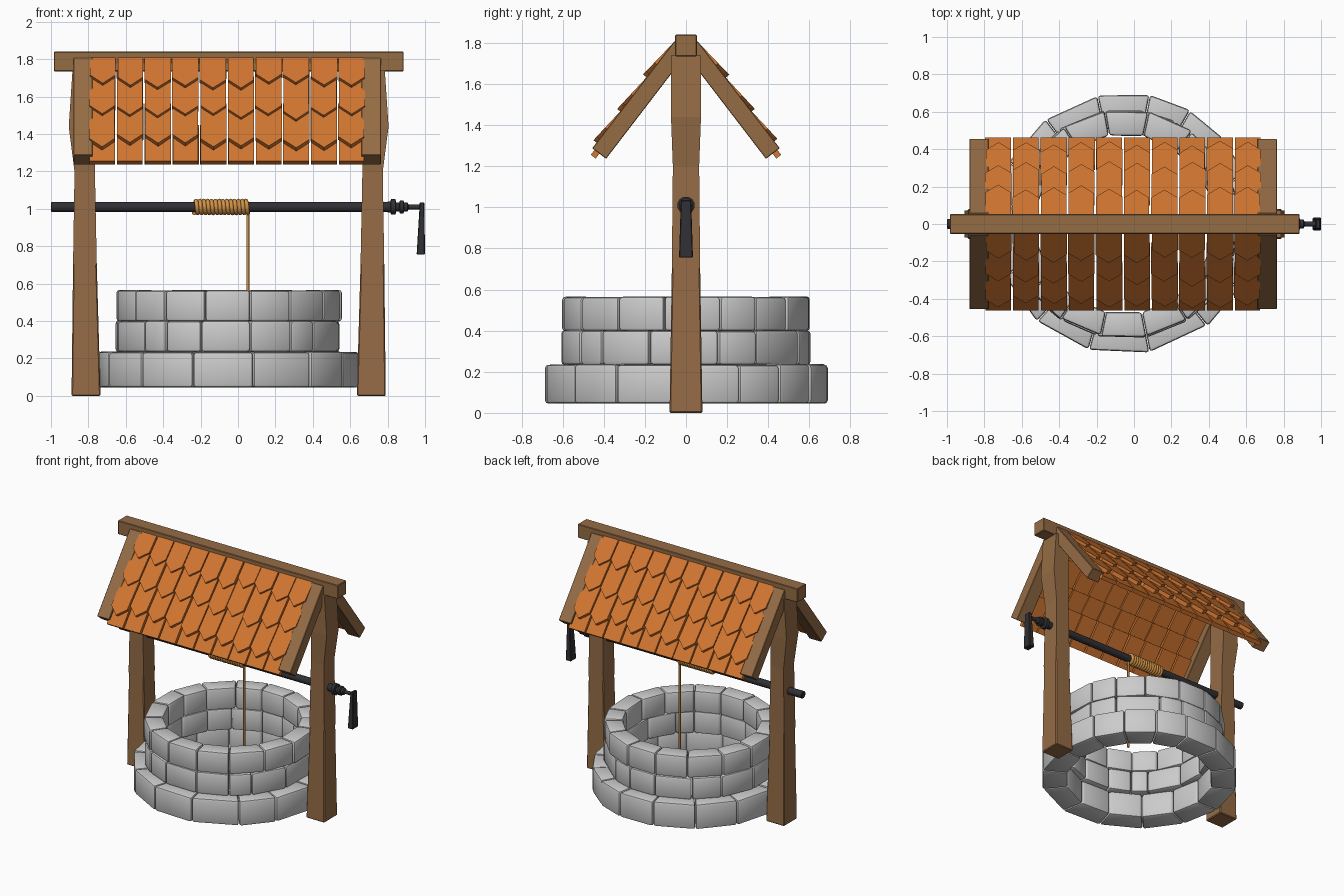
import bpy, bmesh, math, random
from mathutils import Vector

if "Cube" in bpy.data.objects:
    bpy.data.objects.remove(bpy.data.objects["Cube"])

random.seed(4)
CX = -0.05  # centre line of the well and posts


def mat(name, col):
    m = bpy.data.materials.new(name)
    m.diffuse_color = (*col, 1)
    m.use_nodes = True
    m.node_tree.nodes["Principled BSDF"].inputs["Base Color"].default_value = m.diffuse_color
    return m


WOOD = mat("wood", (0.30, 0.15, 0.06))
TILE = mat("clay", (0.64, 0.18, 0.03))
IRON = mat("iron", (0.03, 0.03, 0.035))
ROPE = mat("rope", (0.64, 0.29, 0.06))


def finish(bm, name, material=None, smooth=None):
    bmesh.ops.recalc_face_normals(bm, faces=bm.faces[:])
    me = bpy.data.meshes.new(name)
    bm.to_mesh(me)
    bm.free()
    if smooth:
        me.shade_smooth()
        me.set_sharp_from_angle(angle=math.radians(smooth))
    if material:
        me.materials.append(material)
    ob = bpy.data.objects.new(name, me)
    bpy.context.collection.objects.link(ob)
    return ob


def loft(bm, rings):
    """Skin a list of equal-length point rings and cap both ends."""
    vs = [[bm.verts.new(p) for p in r] for r in rings]
    n = len(vs[0])
    for a, b in zip(vs, vs[1:]):
        for i in range(n):
            bm.faces.new((a[i], a[(i + 1) % n], b[(i + 1) % n], b[i]))
    bm.faces.new(vs[0])
    bm.faces.new(vs[-1])
    return [v for r in vs for v in r]


def bevel(bm, verts, w, seg=2):
    edges = list({e for v in verts for e in v.link_edges})
    bmesh.ops.bevel(bm, geom=edges, offset=w, segments=seg, profile=0.5, affect='EDGES')


def rect(x0, x1, hy, z):
    return [(x0, -hy, z), (x1, -hy, z), (x1, hy, z), (x0, hy, z)]


# Stone courses: each stone is a bevelled wedge between two joint angles
def course(name, joints, r_in, r_out, z0, z1):
    bm = bmesh.new()
    for a, b in zip(joints, joints[1:] + [joints[0] + 360]):
        a, b = math.radians(a + 0.15), math.radians(b - 0.15)
        ro = r_out + random.uniform(-0.004, 0.004)
        top = z1 + random.uniform(-0.003, 0.002)
        plan = [(r_in, a), (ro, a), (ro, b), (r_in, b)]
        rings = [[(CX + r * math.cos(t), r * math.sin(t), z) for r, t in plan] for z in (z0, top)]
        bevel(bm, loft(bm, rings), 0.016)
    finish(bm, name, smooth=40)


course("lower_stones", [-132, -106, -79, -51, -29, -3, 22, 41, 60, 79, 102, 127, 152, 178, 203],
       0.52, 0.70, 0.045, 0.236)
course("middle_stones", [-166, -137, -123, -104, -79, -57, -42, -17, 15, 34, 64, 80, 100, 125, 145, 170],
       0.485, 0.615, 0.234, 0.402)
course("upper_stones", [-169, -145, -124, -102, -79, -57, -33, -10, 16, 34, 54, 78, 100, 122, 146, 168],
       0.48, 0.612, 0.398, 0.565)

# Posts: (z, outer offset, inner offset, half depth) from the centre line
POST = [(0, 0.84, 0.685, 0.08), (0.7, 0.832, 0.705, 0.069), (1.2, 0.824, 0.715, 0.064),
        (1.44, 0.855, 0.72, 0.073), (1.74, 0.835, 0.725, 0.073)]
for side, s in (("left", -1), ("right", 1)):
    bm = bmesh.new()
    vs = loft(bm, [rect(CX + s * o, CX + s * i, hy, z) for z, o, i, hy in POST])
    bevel(bm, [v for v in vs if v.co.z < 0.01], 0.006, 1)
    finish(bm, side + "_post", WOOD)

# Ridge beam
bm = bmesh.new()
bevel(bm, loft(bm, [rect(-0.985, 0.885, 0.053, z) for z in (1.735, 1.84)]), 0.004, 1)
finish(bm, "ridge_beam", WOOD)

# Roof coordinates: s runs down the slope, n points out of it
PITCH = math.radians(52.5)
C, S = math.cos(PITCH), math.sin(PITCH)


def roof(x, s, n, side):
    return Vector((x, side * (S * n + C * s), C * n - S * s))


for label, side in (("front", -1), ("back", 1)):
    # Rafters at both ends
    for end, x0, x1 in (("left", -0.88, -0.777), ("right", 0.66, 0.764)):
        bm = bmesh.new()
        prof = [(-1.40, 1.061), (-0.744, 1.061), (-0.744, 1.146), (-1.40, 1.146)]
        vs = loft(bm, [[roof(x, s, n, side) for s, n in prof] for x in (x0, x1)])
        bevel(bm, vs, 0.003, 1)
        finish(bm, f"{label}_{end}_rafter", WOOD)

    # Tiles: four overlapping rows; the upper three end in a point
    bm = bmesh.new()
    rows = [(-0.96, -0.714, 1.100, 1.102, 0), (-1.10, -0.80, 1.105, 1.133, 0.06),
            (-1.28, -0.99, 1.107, 1.134, 0.06), (-1.42, -1.20, 1.112, 1.136, 0.06)]
    for col in range(10):
        for s0, s1, n0, n1, tip in rows:
            x = CX - 0.009 + 0.148 * (col - 4.5) + random.uniform(-0.002, 0.002)
            w = 0.069 + random.uniform(-0.002, 0.002)
            e = s1 + (random.uniform(-0.025, 0.025) if tip else 0)
            plan = [(-w, s0), (w, s0), (w, e - tip), (0, e), (-w, e - tip)]
            if not tip:
                plan.pop(3)
            slope = (n1 - n0) / (s1 - s0)
            loft(bm, [[roof(x + px, s, n0 + slope * (s - s0) + t, side) for px, s in plan]
                      for t in (0, 0.03)])
    finish(bm, label + "_roof_tiles", TILE)


# Turned iron parts, lathed around the x axis at axle height
def lathe(name, prof, sides=12):
    bm = bmesh.new()
    loft(bm, [[(x, r * math.cos(2 * math.pi * (i + 0.5) / sides),
                1.01 + r * math.sin(2 * math.pi * (i + 0.5) / sides)) for i in range(sides)]
              for x, r in prof])
    finish(bm, name, IRON, smooth=35)


lathe("axle", [(-1.0, 0.022), (-0.996, 0.027), (0.83, 0.027)], 16)
lathe("crank_hub", [(0.80, 0.03), (0.815, 0.03), (0.818, 0.043), (0.842, 0.043), (0.846, 0.025),
                    (0.862, 0.025), (0.866, 0.035), (0.884, 0.035), (0.888, 0.026), (0.905, 0.026),
                    (0.912, 0.014), (0.975, 0.014)])
bm = bmesh.new()
vs = loft(bm, [rect(0.955, 1.0, 0.034, 0.755), rect(0.972, 0.996, 0.025, 1.035)])
bevel(bm, vs, 0.004, 1)
finish(bm, "crank_handle", IRON)


# Rope: coil around the axle and the hanging length
def cord(name, pts, r):
    cu = bpy.data.curves.new(name, 'CURVE')
    cu.dimensions = '3D'
    cu.bevel_depth = r
    cu.bevel_resolution = 2
    cu.use_fill_caps = True
    sp = cu.splines.new('POLY')
    sp.points.add(len(pts) - 1)
    for p, co in zip(sp.points, pts):
        p.co = (*co, 1)
    sp.use_smooth = True
    cu.materials.append(ROPE)
    bpy.context.collection.objects.link(bpy.data.objects.new(name, cu))


TURNS, STEP = 14, 20
coil = []
for i in range(TURNS * STEP + 1):
    t = 2 * math.pi * i / STEP
    coil.append((-0.235 + 0.288 * i / (TURNS * STEP), 0.033 * math.sin(t), 1.01 - 0.033 * math.cos(t)))
cord("rope_coil", coil, 0.0115)
cord("hanging_rope", [(0.053, 0, 0.98), (0.053, 0, 0.28)], 0.008)
